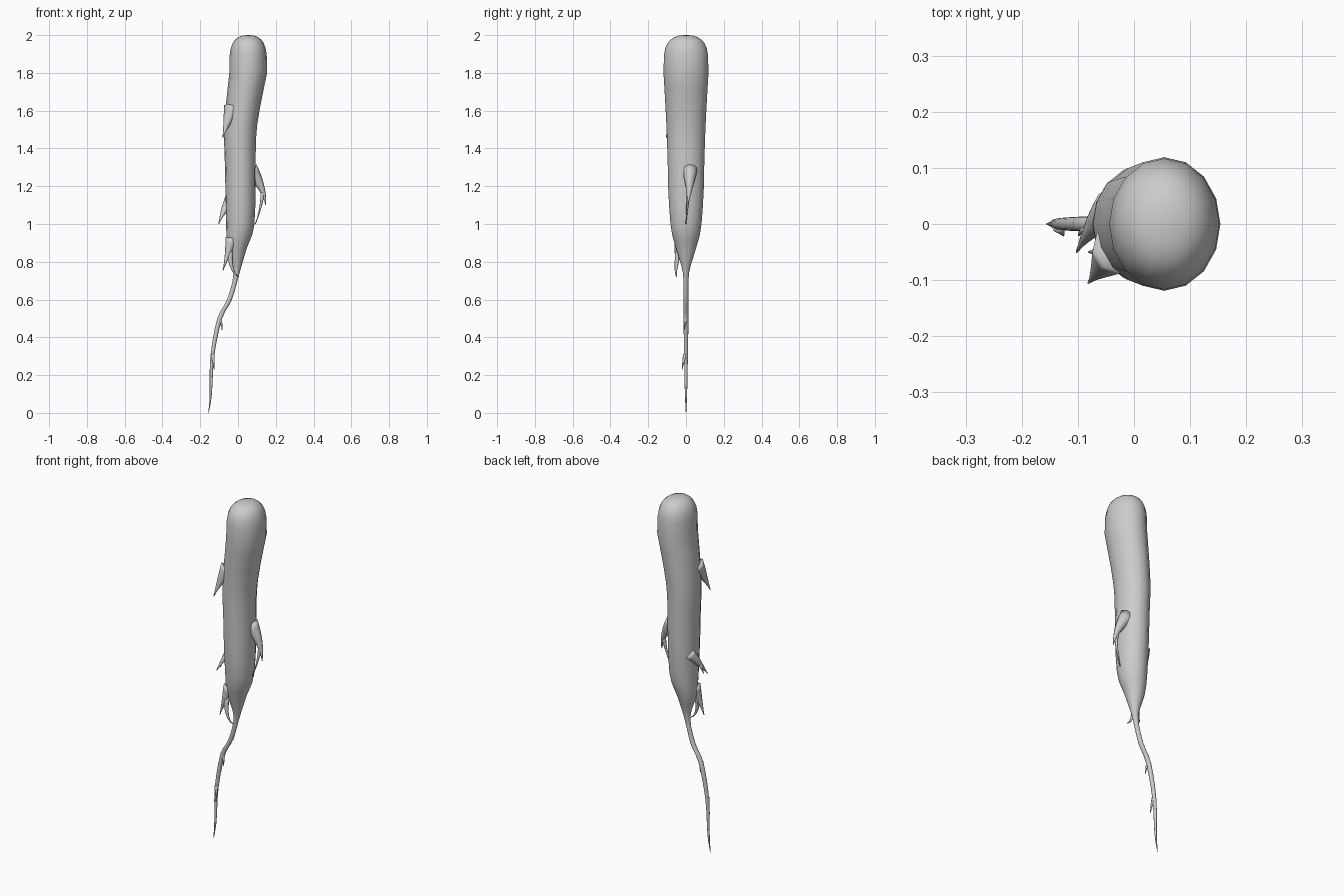
import bpy, bmesh, math
from mathutils import Vector

if "Cube" in bpy.data.objects:
    bpy.data.objects.remove(bpy.data.objects["Cube"])


def skin_rings(name, rings):
    """Bridge equal-sized rings of points into a closed, smooth tube."""
    bm = bmesh.new()
    loops = [[bm.verts.new(p) for p in ring] for ring in rings]
    n = len(loops[0])
    for a, b in zip(loops, loops[1:]):
        for i in range(n):
            j = (i + 1) % n
            bm.faces.new((a[i], a[j], b[j], b[i]))
    bm.faces.new(loops[0])
    bm.faces.new(loops[-1])
    bmesh.ops.recalc_face_normals(bm, faces=bm.faces)
    for f in bm.faces:
        f.smooth = True
    mesh = bpy.data.meshes.new(name)
    bm.to_mesh(mesh)
    bm.free()
    obj = bpy.data.objects.new(name, mesh)
    bpy.context.collection.objects.link(obj)


def ring(centre, u, v, sides):
    turn = 2 * math.pi / sides
    return [centre + u * math.cos(turn * i) + v * math.sin(turn * i)
            for i in range(sides)]


def smooth_through(points, steps):
    """Catmull-Rom curve through the points."""
    p = [Vector(q) for q in points]
    p = [p[0]] + p + [p[-1]]
    out = []
    for a, b, c, d in zip(p, p[1:], p[2:], p[3:]):
        for s in range(steps):
            t = s / steps
            out.append(b + (c - a) * t / 2 + (a * 2 - b * 5 + c * 4 - d) * t**2 / 2
                       + (b * 3 - a - c * 3 + d) * t**3 / 2)
    return out + [p[-1]]


def rootlet(name, start, bend, tip, radius, sides=8, steps=7):
    """Curved side root with a flared base and a fine tip."""
    a, b, c = Vector(start), Vector(bend), Vector(tip)
    rings = []
    for k in range(steps + 1):
        t = k / steps
        p = a * (1 - t)**2 + b * 2 * t * (1 - t) + c * t**2
        d = ((b - a) * (1 - t) + (c - b) * t).normalized()
        u = d.cross(Vector((0, 1, 0))).normalized()
        r = radius * (1 - t)**1.3 + .002
        rings.append(ring(p, u * r, d.cross(u) * r, sides))
    skin_rings(name, rings)


# Main root and tap root: height, centre x, radius
sections = smooth_through([
    (1.8, .054, .1), (1.52, .014, .087), (1.3, .012, .081), (1.0, .012, .075),
    (.87, -.005, .051), (.74, -.008, .016), (.6, -.045, .013),
    (.5, -.097, .013), (.3, -.136, .01), (.1, -.144, .006), (0, -.156, .001)], 3)

# Rounded crown above the first section (superellipse)
crown = []
for i in range(7, 0, -1):
    a = math.radians(88) * i / 7
    crown.append((1.8 + .2 * math.sin(a)**.5, .054, .1 * math.cos(a)**.8))

# The thick part is deeper than it is wide
rings = []
for z, x, r in crown + [tuple(s) for s in sections]:
    depth = 1 + .19 * min(1, max(0, (z - .8) / .4))
    rings.append(ring(Vector((x, 0, z)), Vector((r, 0, 0)),
                      Vector((0, r * depth, 0)), 16))
skin_rings("main_root", rings)

# Side roots: start, bend, tip, base radius
rootlet("upper_rootlet", (-.03, -.045, 1.61), (-.06, -.08, 1.54), (-.081, -.105, 1.455), .045)
rootlet("right_rootlet", (.065, .02, 1.29), (.14, .02, 1.19), (.147, .01, 1.1), .04)
rootlet("right_rootlet_fork", (.13, .016, 1.17), (.128, .005, 1.1), (.092, 0, 1.0), .01)
rootlet("left_rootlet", (-.035, .03, 1.13), (-.082, -.01, 1.07), (-.102, -.05, 1.0), .035)
rootlet("left_rootlet_fork", (-.08, -.01, 1.06), (-.095, -.01, 1.04), (-.098, -.02, 1.01), .008)
rootlet("lower_rootlet", (-.035, -.03, .92), (-.055, -.05, .83), (-.08, -.05, .755), .03)
rootlet("lower_rootlet_fork", (-.045, -.04, .86), (-.04, -.06, .74), (.004, -.05, .72), .014)
rootlet("tap_rootlet_upper", (-.098, 0, .51), (-.088, -.006, .48), (-.084, -.01, .44), .01)
rootlet("tap_rootlet_lower", (-.135, -.005, .31), (-.128, -.015, .27), (-.126, -.02, .23), .009)
